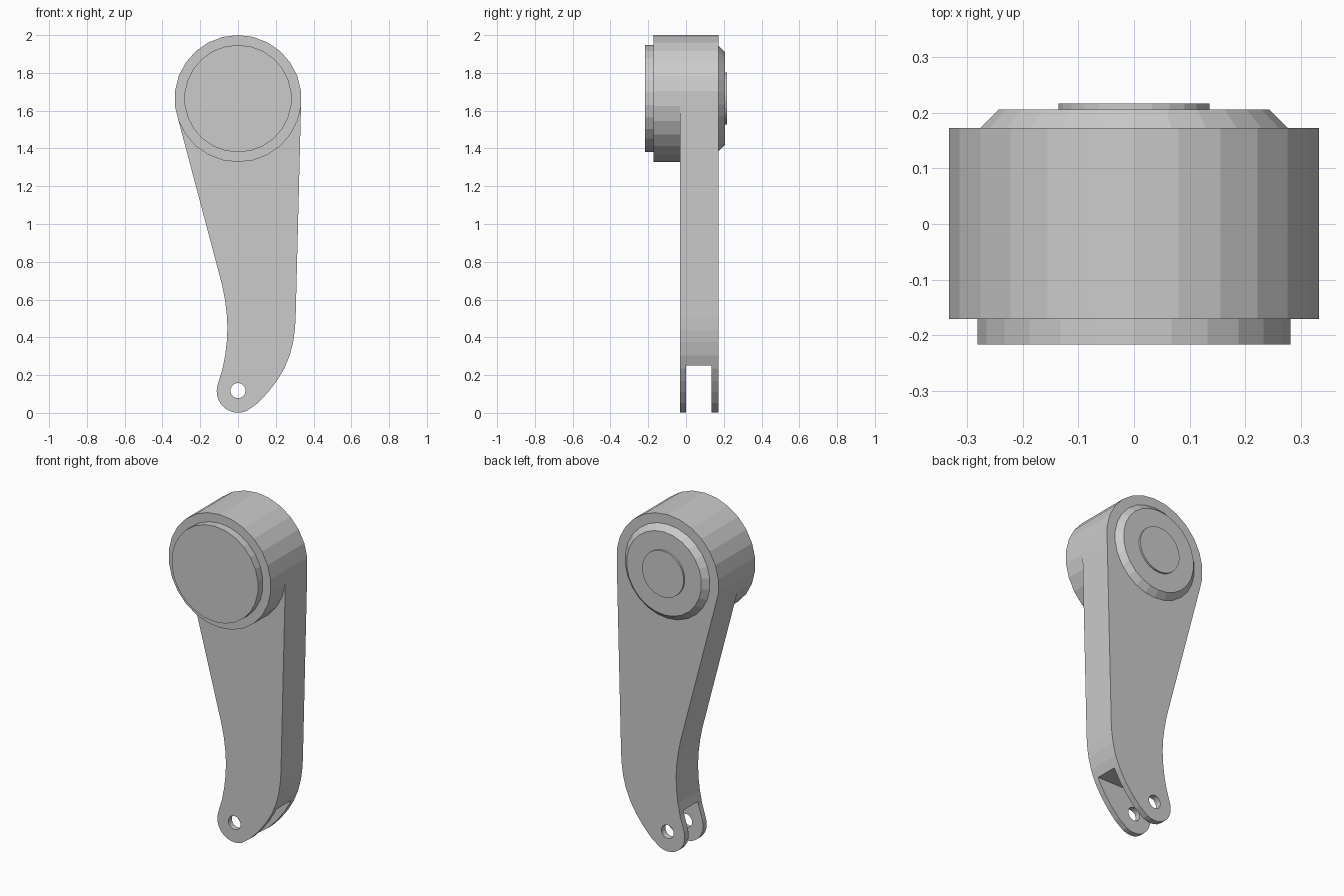
import bpy, bmesh
from math import sin, cos, radians, pi

if "Cube" in bpy.data.objects:
    bpy.data.objects.remove(bpy.data.objects["Cube"])

HEAD_Z, HEAD_R, SIDES = 1.664, 0.336, 26
FOOT_Z, FOOT_R = 0.114, 0.113


def arc(cx, cz, r, a0, a1, n):
    """n + 1 points (x, z) from angle a0 to a1 in degrees."""
    return [(cx + r * cos(radians(a0 + (a1 - a0) * i / n)),
             cz + r * sin(radians(a0 + (a1 - a0) * i / n))) for i in range(n + 1)]


def loft(name, front, y0, back, y1):
    """Solid between two matching outlines in the xz plane."""
    bm = bmesh.new()
    a = [bm.verts.new((x, y0, z)) for x, z in front]
    b = [bm.verts.new((x, y1, z)) for x, z in back]
    bm.faces.new(a)
    bm.faces.new(b[::-1])
    for i in range(len(a)):
        j = (i + 1) % len(a)
        bm.faces.new((a[j], a[i], b[i], b[j]))
    bmesh.ops.recalc_face_normals(bm, faces=bm.faces)
    mesh = bpy.data.meshes.new(name)
    bm.to_mesh(mesh)
    bm.free()
    ob = bpy.data.objects.new(name, mesh)
    bpy.context.collection.objects.link(ob)
    return ob


def disc(name, z, r0, y0, r1, y1, n=SIDES):
    def ring(r):
        return arc(0, z, r, 90, 450, n)[:-1]
    return loft(name, ring(r0), y0, ring(r1), y1)


def cut(target, cutter):
    mod = target.modifiers.new("cut", 'BOOLEAN')
    mod.operation, mod.solver, mod.object = 'DIFFERENCE', 'EXACT', cutter
    cutter.hide_render = True
    bpy.context.view_layer.objects.active = target
    bpy.ops.object.modifier_apply(modifier=mod.name)
    bpy.data.objects.remove(cutter)


# Arm outline: round head, curved neck on the left, round foot, bulging heel on the right
step = 360 / SIDES
outline = arc(0, HEAD_Z, HEAD_R, 90 - 7 * step, 90 + 8 * step, 15)
outline += [(-0.085, 0.68), (-0.07, 0.605), (-0.06, 0.53), (-0.056, 0.455),
            (-0.059, 0.38), (-0.068, 0.305), (-0.083, 0.23), (-0.1, 0.175)]
outline += arc(0, FOOT_Z, FOOT_R, 165, 296, 10)
outline += [(0.105, 0.052), (0.16, 0.11), (0.206, 0.17), (0.245, 0.235),
            (0.274, 0.305), (0.292, 0.375), (0.301, 0.44), (0.305, 0.5)]
arm = loft("arm", outline, -0.033, outline, 0.173)

# Fork slot and pin hole in the foot
slot = [(-0.5, -0.2), (0.5, -0.2), (0.5, 0.252), (-0.5, 0.252)]
cut(arm, loft("slot_cutter", slot, 0.0, slot, 0.136))
cut(arm, disc("pin_hole_cutter", 0.118, 0.04, -0.4, 0.04, 0.4, 20))

# Drum and front cap
disc("drum", HEAD_Z, HEAD_R, -0.171, HEAD_R, -0.033)
disc("front_cap", HEAD_Z, 0.284, -0.217, 0.284, -0.17)

# Bevelled rear collar and central boss
disc("rear_collar", HEAD_Z, 0.28, 0.172, 0.246, 0.206)
disc("rear_boss", HEAD_Z, 0.137, 0.205, 0.137, 0.217)
